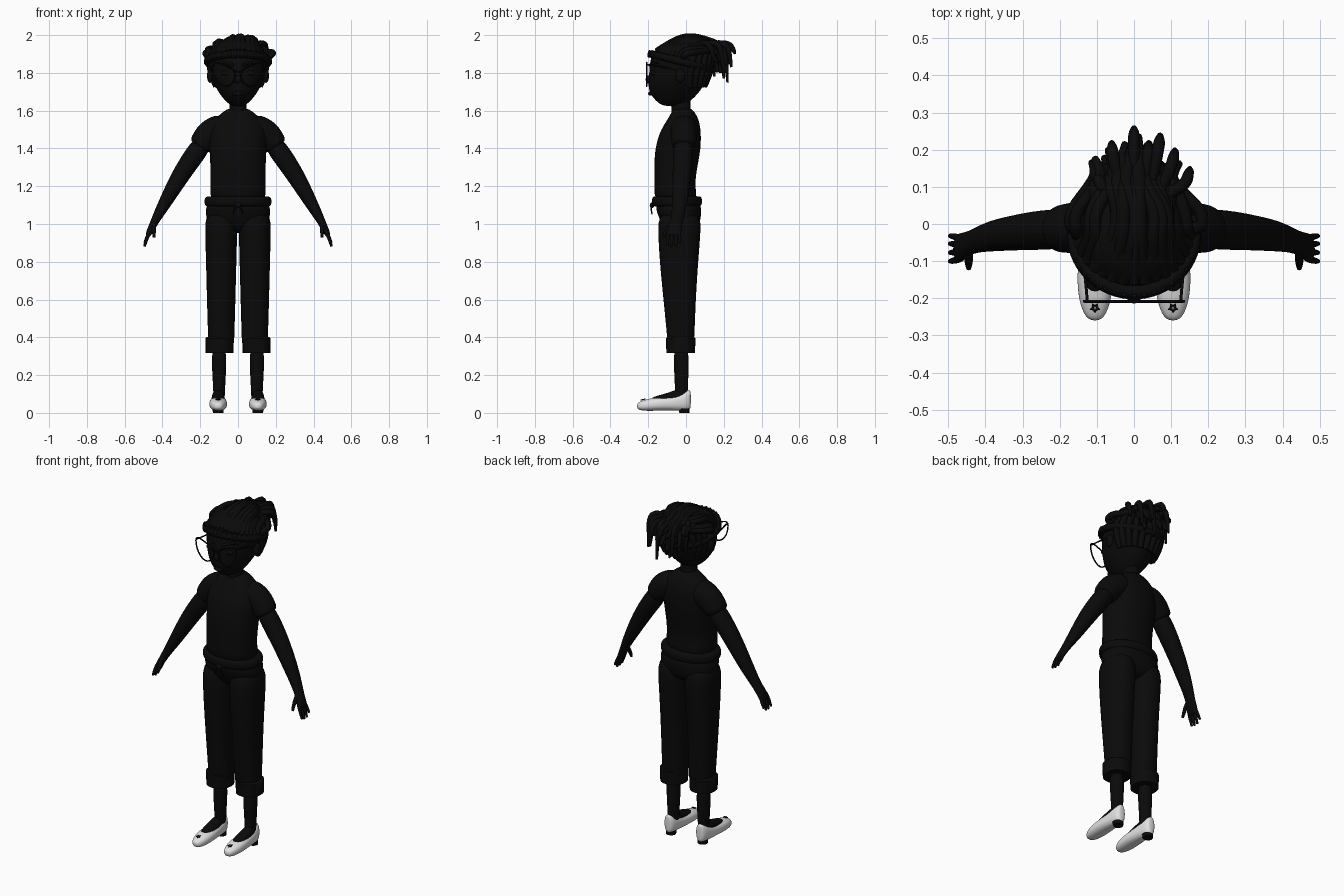
import bpy, bmesh, math, random
from mathutils import Vector

random.seed(4)
default_cube = bpy.data.objects.get("Cube")
if default_cube:
    bpy.data.objects.remove(default_cube, do_unlink=True)


def make_material(name, level):
    material = bpy.data.materials.new(name)
    material.use_nodes = True
    colour = (level, level, level, 1)
    material.diffuse_color = colour
    shader = material.node_tree.nodes["Principled BSDF"]
    shader.inputs["Base Color"].default_value = colour
    shader.inputs["Roughness"].default_value = 0.8
    return material


BLACK = make_material("black", 0.003)
PALE = make_material("shoe white", 0.75)


def select_only(obj):
    bpy.ops.object.select_all(action="DESELECT")
    obj.select_set(True)
    bpy.context.view_layer.objects.active = obj


def loft(name, sections, material=BLACK, smooth=True, power=1.0, sides=24):
    """Skin rings given as (centre, first half axis, second half axis)."""
    bm = bmesh.new()
    rings = []
    for centre, first, second in sections:
        ring = []
        for i in range(sides):
            angle = math.tau * i / sides
            c, s = math.cos(angle), math.sin(angle)
            c = math.copysign(abs(c) ** power, c)
            s = math.copysign(abs(s) ** power, s)
            ring.append(bm.verts.new(Vector(centre) + Vector(first) * c + Vector(second) * s))
        rings.append(ring)
    for lower, upper in zip(rings, rings[1:]):
        for i in range(sides):
            j = (i + 1) % sides
            bm.faces.new((lower[i], lower[j], upper[j], upper[i]))
    bm.faces.new(rings[0])
    bm.faces.new(rings[-1])
    bmesh.ops.recalc_face_normals(bm, faces=bm.faces)
    mesh = bpy.data.meshes.new(name)
    bm.to_mesh(mesh)
    bm.free()
    mesh.materials.append(material)
    obj = bpy.data.objects.new(name, mesh)
    bpy.context.collection.objects.link(obj)
    if smooth:
        modifier = obj.modifiers.new("round", "SUBSURF")
        modifier.levels = modifier.render_levels = 2
    select_only(obj)
    bpy.ops.object.shade_smooth_by_angle(angle=math.radians(50))
    return obj


def upright(rows, x=0):
    """Level rings from (height, half width, front y, back y)."""
    return [((x, (f + b) / 2, z), (w, 0, 0), (0, (b - f) / 2, 0)) for z, w, f, b in rows]


def limb(rows, side):
    """Rings square to a sideways limb from (x, y, z, thickness, depth)."""
    sections = []
    for i, (x, y, z, thick, depth) in enumerate(rows):
        before, after = rows[max(i - 1, 0)], rows[min(i + 1, len(rows) - 1)]
        run = Vector((after[0] - before[0], 0, after[2] - before[2])).normalized()
        sections.append(((side * x, y, z), (-side * run.z * thick, 0, run.x * thick), (0, depth, 0)))
    return sections


def tube(name, points, radius, closed=False, tip=0.6, straight=False):
    curve = bpy.data.curves.new(name, "CURVE")
    curve.dimensions = "3D"
    curve.bevel_depth = radius
    curve.bevel_resolution = 2
    curve.use_fill_caps = True
    spline = curve.splines.new("POLY" if straight else "NURBS")
    spline.points.add(len(points) - 1)
    for i, (target, point) in enumerate(zip(spline.points, points)):
        target.co = (*point, 1)
        target.radius = tip if i == len(points) - 1 and not closed else 1
    spline.use_cyclic_u = closed
    spline.use_endpoint_u = not closed
    spline.order_u = 3
    spline.resolution_u = 5
    spline.use_smooth = True
    curve.materials.append(BLACK)
    obj = bpy.data.objects.new(name, curve)
    bpy.context.collection.objects.link(obj)
    select_only(obj)
    bpy.ops.object.convert(target="MESH")
    return obj


def ball(name, centre, size):
    bpy.ops.mesh.primitive_uv_sphere_add(segments=20, ring_count=12, location=centre)
    obj = bpy.context.object
    obj.name = name
    obj.scale = size
    obj.data.materials.append(BLACK)
    bpy.ops.object.shade_smooth()
    return obj


# Head, neck and shirt
loft("head", upright([
    (1.622, .03, -.12, -.02), (1.65, .068, -.16, .025), (1.7, .106, -.2, .075),
    (1.76, .138, -.2, .11), (1.82, .15, -.195, .13), (1.88, .153, -.19, .135),
    (1.93, .138, -.16, .125), (1.965, .1, -.11, .09), (1.982, .045, -.05, .04)]))
loft("neck", upright([(1.56, .055, -.08, .03), (1.62, .043, -.075, .02), (1.69, .045, -.08, .03)]))
loft("shirt", upright([
    (1.1, .155, -.17, .07), (1.2, .145, -.168, .045), (1.3, .147, -.17, .06),
    (1.4, .152, -.165, .08), (1.49, .16, -.14, .08), (1.55, .13, -.1, .07),
    (1.595, .08, -.075, .045), (1.615, .045, -.065, .025)]), power=.9)

# Trousers, waistband and drawstring
loft("trouser_seat", upright([
    (.95, .1, -.09, .03), (1.0, .165, -.13, .075), (1.06, .173, -.155, .083),
    (1.13, .17, -.17, .08)]), power=.9)
loft("waistband", upright([
    (1.088, .165, -.165, .07), (1.1, .178, -.18, .085), (1.125, .181, -.182, .087),
    (1.145, .174, -.178, .082), (1.148, .15, -.16, .065)]))
ball("drawstring_knot", (0, -.18, 1.1), (.018, .012, .015))
for side in (1, -1):
    tube("drawstring", [(0, -.182, 1.1), (side * .02, -.187, 1.09), (side * .025, -.18, 1.05)], .005)

for side in (1, -1):
    # Leg, turned-up hem and shin
    loft("trouser_leg", upright([
        (.33, .068, -.095, .04), (.4, .07, -.1, .045), (.6, .076, -.12, .052),
        (.8, .081, -.14, .065), (.94, .085, -.148, .077), (1.08, .087, -.15, .083)],
        side * .089), power=.88)
    loft("trouser_hem", upright([
        (.322, .06, -.085, .03), (.318, .073, -.104, .048), (.395, .075, -.106, .05),
        (.403, .066, -.095, .04)], side * .098), smooth=False, power=.9)
    loft("shin", upright([
        (.05, .03, -.06, .005), (.12, .031, -.058, .01), (.2, .036, -.062, .013),
        (.36, .043, -.07, .018)], side * .1))

    # Shoe, foot, heel and star
    def along_foot(rows):
        return [((side * .105, y, (low + high) / 2), (w, 0, 0), (0, 0, (high - low) / 2))
                for y, w, low, high in rows]
    loft("shoe", along_foot([
        (-.26, .012, .025, .048), (-.245, .03, .013, .06), (-.2, .045, .01, .075),
        (-.14, .049, .012, .085), (-.07, .042, .012, .09), (-.01, .037, .01, .112),
        (.018, .028, .012, .122), (.026, .014, .03, .115)]), PALE, power=.85)
    loft("foot", along_foot([
        (-.19, .018, .05, .075), (-.16, .032, .05, .09), (-.1, .035, .05, .104),
        (-.05, .034, .05, .125), (.006, .025, .06, .128)]))
    loft("shoe_heel", upright([(0, .028, -.035, .018), (.022, .03, -.04, .02)], side * .105),
         smooth=False)
    star = []
    for i in range(10):
        reach = .012 if i % 2 == 0 else .005
        angle = math.tau * i / 10
        star.append((side * .105 + reach * math.sin(angle), -.226 - reach * math.cos(angle),
                     .071 - reach * .25 * math.cos(angle)))
    tube("shoe_star", star, .003, closed=True, straight=True)

    # Sleeve, arm and hand
    loft("sleeve", limb([
        (.05, -.015, 1.52, .065, .07), (.11, -.01, 1.5, .08, .073), (.16, -.01, 1.465, .078, .07),
        (.19, -.012, 1.432, .065, .065), (.208, -.014, 1.405, .061, .062)], side))
    loft("arm", limb([
        (.17, -.012, 1.45, .055, .055), (.25, -.016, 1.34, .053, .054),
        (.318, -.023, 1.235, .047, .048), (.385, -.032, 1.115, .035, .042),
        (.43, -.045, 1.035, .025, .032), (.45, -.055, .995, .02, .034),
        (.47, -.065, .955, .017, .04), (.478, -.066, .935, .012, .036)], side))
    for y, end in ((-.032, .9), (-.053, .882), (-.077, .88), (-.1, .888)):
        tube("finger", [(side * .465, y * .7 - .02, .965), (side * .482, y, .93),
                        (side * .495, y, end)], .0105)
    tube("thumb", [(side * .445, -.08, 1.0), (side * .445, -.105, .97),
                   (side * .445, -.118, .93)], .012)

    # Ear, eye and spectacles
    ball("ear", (side * .148, -.03, 1.785), (.016, .025, .038))
    ball("eye", (side * .06, -.172, 1.8), (.028, .014, .015))
    tube("eyebrow", [(side * x, y, z) for x, y, z in
                     ((.025, -.192, 1.84), (.065, -.178, 1.86), (.105, -.145, 1.85))], .007)
    tube("spectacle_rim", [(side * x, -.208, z) for x, z in
                           ((.012, 1.815), (.07, 1.84), (.14, 1.865), (.125, 1.77),
                            (.07, 1.72), (.02, 1.75))], .004, closed=True)
    tube("spectacle_arm", [(side * .126, -.208, 1.845), (side * .13, -.14, 1.835),
                           (side * .148, -.02, 1.81)], .004, tip=1)

tube("spectacle_bridge", [(-.025, -.208, 1.8), (0, -.21, 1.812), (.025, -.208, 1.8)], .004, tip=1)
ball("nose", (0, -.195, 1.765), (.02, .019, .022))
ball("lips", (0, -.188, 1.69), (.03, .013, .011))

# Headband, sloping down to the back, with ribs at the front
band = []
for i in range(24):
    angle = math.tau * i / 24
    band.append((.162 * math.sin(angle), -.025 - .158 * math.cos(angle), 1.86 + .04 * math.cos(angle)))
tube("headband", band, .021, closed=True)
for i in range(-7, 8):
    angle = i * .16
    x, y = math.sin(angle), math.cos(angle)
    middle = 1.86 + .04 * y
    tube("headband_rib", [(.172 * x, -.025 - .17 * y, middle - .017), (.177 * x, -.025 - .175 * y, middle),
                          (.168 * x, -.025 - .165 * y, middle + .018)], .007, tip=1)

# Locks swept over the crown, crossing, and falling behind
for i in range(19):
    a = (i - 9) / 9
    angle = a * 1.75
    sway = random.uniform(-.035, .035)
    drop = random.uniform(0, 1)
    bulge = 1.99 - .085 * a * a
    start = (.15 * math.sin(angle), -.03 - .125 * math.cos(angle), 1.915 - .045 * abs(a))
    end_y = .25 - .08 * abs(a) - .035 * drop
    tube("crown_lock", [
        start, (.16 * a + sway / 2, -.06 + .04 * abs(a), bulge - .01), (.155 * a + sway, .03, bulge + .005),
        (.12 * a - sway / 2, .11, 1.975 - .06 * a * a),
        (.1 * a, .18 - .04 * abs(a), 1.955 - .07 * drop),
        (.105 * a + sway / 2, end_y, 1.925 - .15 * drop)], random.uniform(.016, .02), tip=.55)

# Locks drawn up from the nape
for i in range(11):
    a = (i - 5) / 5
    angle = a * 1.45
    x, y = math.sin(angle), math.cos(angle)
    tube("nape_lock", [(.115 * x, .01 + .085 * y, 1.73), (.148 * x, .01 + .118 * y, 1.8),
                       (.15 * x, .02 + .12 * y, 1.88), (.1 * x, .05 + .1 * y, 1.93),
                       (.07 * x, .16, 1.94)], .018)

# Loose hanging ends
for x, y, z in ((-.06, .22, 1.8), (0, .26, 1.9), (.07, .24, 1.83), (.04, .22, 1.75),
                (.11, .2, 1.8), (.15, .15, 1.86), (-.1, .15, 1.78), (-.03, .2, 1.77)):
    tube("loose_lock", [(x * .6, .08, 1.95), (x * .9, y - .05, 1.965), (x, y - .01, 1.93), (x, y, z)],
         .016, tip=.4)
